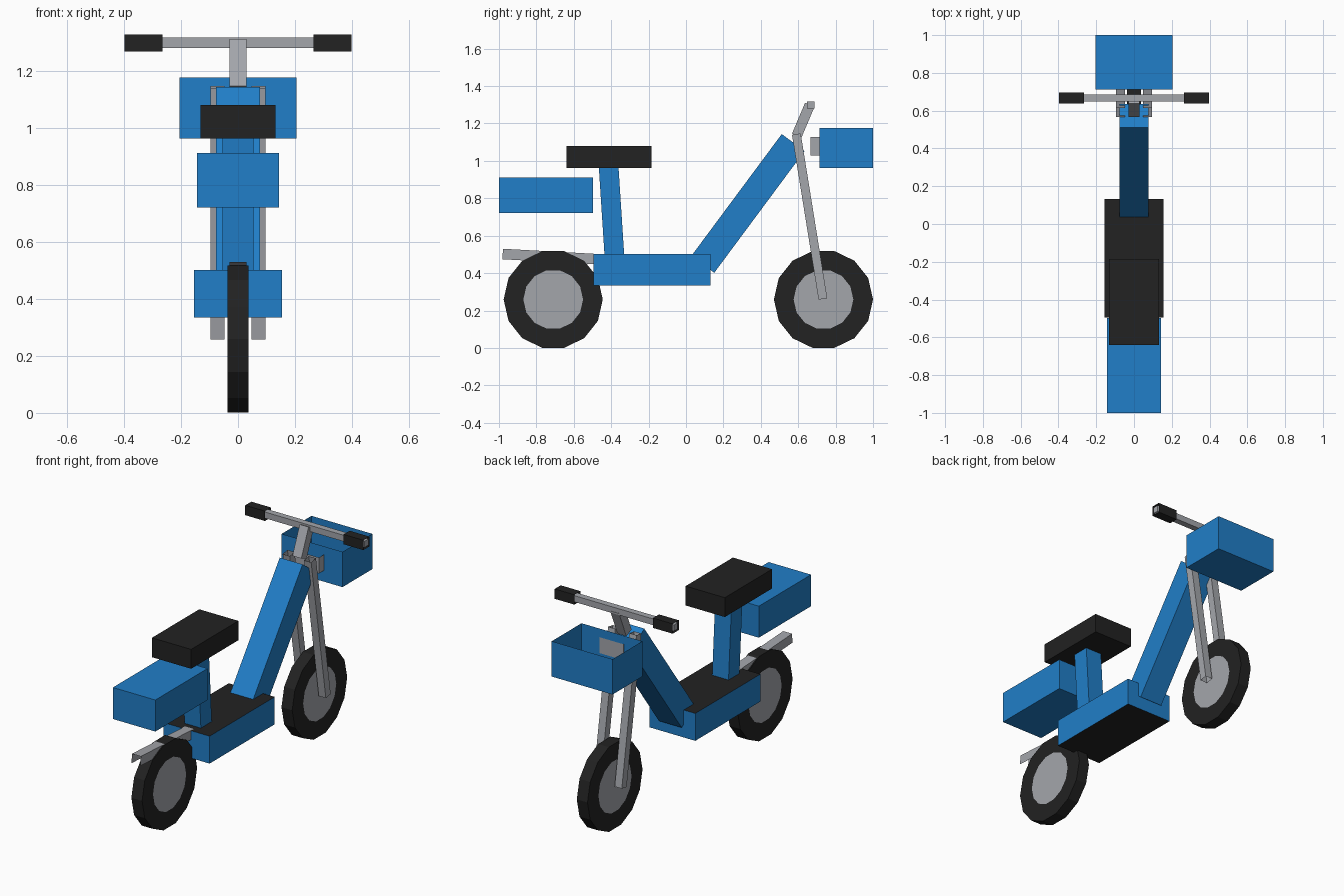
import bpy, bmesh, math
from mathutils import Vector

cube = bpy.data.objects.get("Cube")
if cube:
    bpy.data.objects.remove(cube, do_unlink=True)


def material(name, color):
    m = bpy.data.materials.new(name)
    m.use_nodes = True
    m.diffuse_color = (*color, 1)
    m.node_tree.nodes["Principled BSDF"].inputs["Base Color"].default_value = (*color, 1)
    return m


BLUE = material("blue paint", (0.015, 0.21, 0.58))
BLACK = material("black rubber", (0.016, 0.016, 0.016))
GRAY = material("gray metal", (0.37, 0.38, 0.41))


def finish(name, bm, *mats):
    mesh = bpy.data.meshes.new(name)
    bm.to_mesh(mesh)
    bm.free()
    for m in mats:
        mesh.materials.append(m)
    obj = bpy.data.objects.new(name, mesh)
    bpy.context.collection.objects.link(obj)
    return obj


def drop_faces(bm, directions):
    """Open a box on the sides that face the given directions."""
    bm.normal_update()
    gone = [f for f in bm.faces if any(f.normal.dot(Vector(d)) > 0.9 for d in directions)]
    bmesh.ops.delete(bm, geom=gone, context='FACES_ONLY')


def box(name, low, high, *mats, open_sides=(), cap_index=0):
    """Box between two corners; top and bottom may use another material."""
    bm = bmesh.new()
    bmesh.ops.create_cube(bm, size=1)
    for v in bm.verts:
        v.co = [l + (c + 0.5) * (h - l) for l, h, c in zip(low, high, v.co)]
    drop_faces(bm, open_sides)
    for f in bm.faces:
        if abs(f.normal.z) > 0.9:
            f.material_index = cap_index
    return finish(name, bm, *mats)


def beam(name, start, end, depth, x0, x1, mat, open_sides=()):
    """Bar in the side plane from start to end, given as (y, z)."""
    a, b = Vector((0, *start)), Vector((0, *end))
    along = (b - a).normalized()
    across = Vector((0, -along.z, along.y))
    bm = bmesh.new()
    bmesh.ops.create_cube(bm, size=1)
    drop_faces(bm, open_sides)
    for v in bm.verts:
        x, y, z = v.co
        v.co = a.lerp(b, z + 0.5) + across * (y * depth)
        v.co.x = x0 + (x + 0.5) * (x1 - x0)
    bmesh.ops.recalc_face_normals(bm, faces=bm.faces)
    return finish(name, bm, mat)


ENDS = ((0, 0, 1), (0, 0, -1))


def wheel(name, y):
    """Fourteen-sided tyre with flush hub discs inset in both sides."""
    bm = bmesh.new()
    radius, hub, sides = 0.265, 0.157, 14
    bmesh.ops.create_cone(bm, cap_ends=True, segments=sides,
                          radius1=radius, radius2=radius, depth=0.072)
    caps = [f for f in bm.faces if abs(f.normal.z) > 0.9]
    inset = (radius - hub) * math.cos(math.pi / sides)
    bmesh.ops.inset_individual(bm, faces=caps, thickness=inset)
    for f in caps:
        f.material_index = 1
    # Lay the axle along x with a corner pointing along y
    first = max(bm.verts, key=lambda v: v.co.xy.length).co
    turn = math.atan2(first.y, first.x)
    for v in bm.verts:
        r, t = v.co.xy.length, math.atan2(v.co.y, v.co.x) - turn
        v.co = (v.co.z, y + r * math.cos(t), 0.259 + r * math.sin(t))
    bmesh.ops.recalc_face_normals(bm, faces=bm.faces)
    return finish(name, bm, BLACK, GRAY)


# Wheels and rear mudguard
wheel("rear_wheel", -0.71)
wheel("front_wheel", 0.735)
beam("rear_mudguard", (-0.98, 0.502), (-0.45, 0.473), 0.056, -0.03, 0.03, GRAY,
     ENDS + ((0, -1, 0),))

# Frame
box("footboard", (-0.155, -0.495, 0.335), (0.155, 0.132, 0.502), BLUE, BLACK, cap_index=1)
beam("down_tube", (0.09, 0.447), (0.573, 1.098), 0.152, -0.077, 0.077, BLUE)
beam("seat_post", (-0.38, 0.45), (-0.415, 0.99), 0.105, -0.055, 0.055, BLUE)

# Seat and rear storage box
box("seat", (-0.132, -0.64, 0.962), (0.132, -0.185, 1.08), BLACK)
box("rear_box", (-0.143, -1, 0.72), (0.143, -0.497, 0.912), BLUE)

# Fork legs and handlebar grips on both sides
for side, s in (("right", -1), ("left", 1)):
    x0, x1 = sorted((s * 0.048, s * 0.096))
    beam(side + "_fork_leg", (0.59, 1.143), (0.732, 0.262), 0.047, x0, x1, GRAY, ENDS)
    g0, g1 = sorted((s * 0.265, s * 0.398))
    box(side + "_grip", (g0, 0.638, 1.268), (g1, 0.696, 1.328), BLACK,
        open_sides=((1, 0, 0), (-1, 0, 0)))

# Steering stem and handlebar
beam("steering_stem", (0.592, 1.135), (0.662, 1.3), 0.055, -0.03, 0.03, GRAY)
box("handlebar", (-0.398, 0.648, 1.279), (0.398, 0.686, 1.317), GRAY)

# Open front basket and its bracket
box("front_basket", (-0.205, 0.713, 0.962), (0.205, 1, 1.177), BLUE,
    open_sides=((0, 0, 1),))
box("basket_bracket", (-0.08, 0.665, 1.03), (0.08, 0.717, 1.127), GRAY, open_sides=ENDS)
